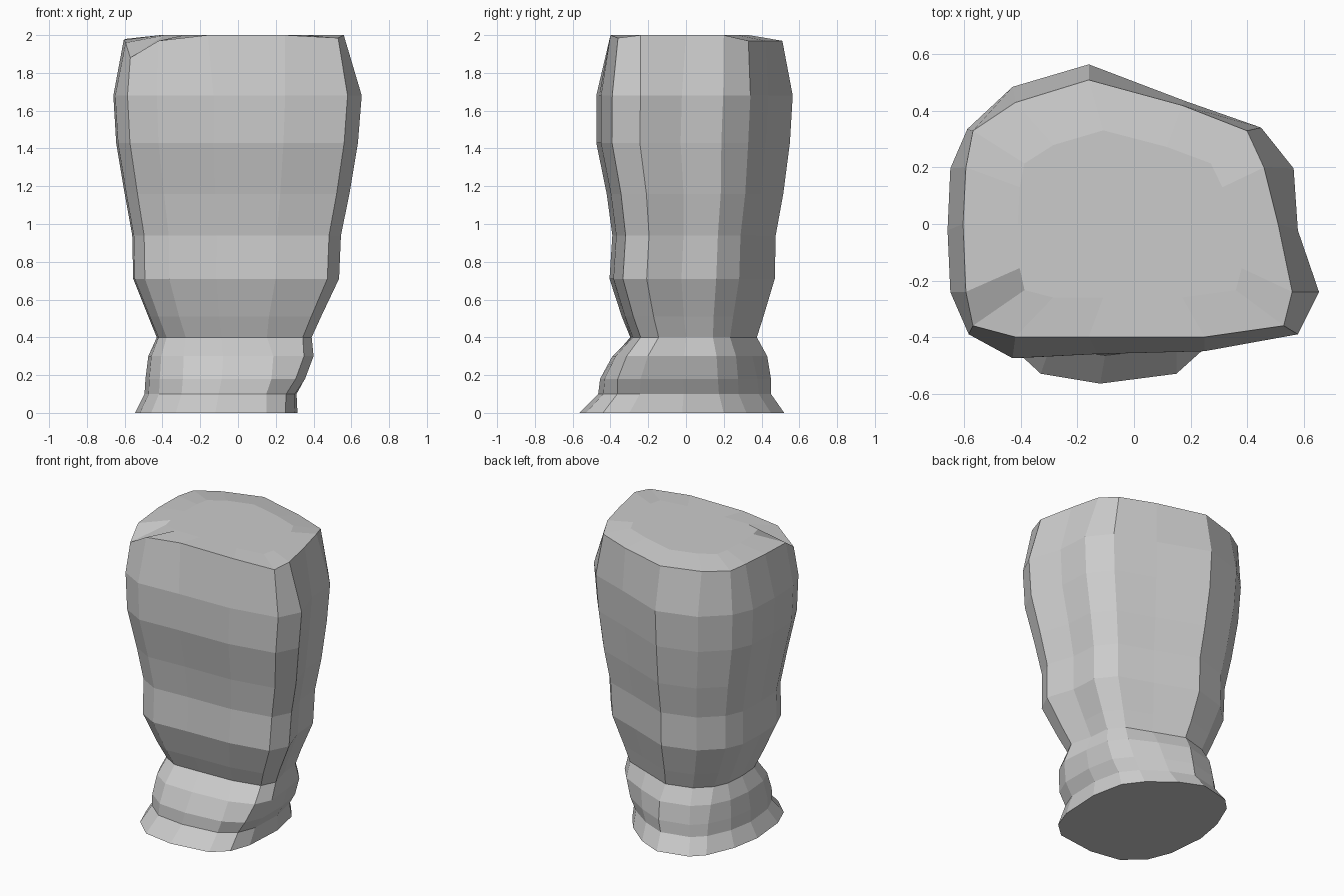
import bpy, bmesh

# 16-sided outlines, counter-clockwise from the back centre
TOP = [(-.16, .51), (-.42, .43), (-.57, .33), (-.595, .2), (-.605, 0), (-.595, -.24),
       (-.57, -.36), (-.42, -.40), (-.16, -.40), (.25, -.40), (.53, -.36), (.56, -.24),
       (.51, 0), (.46, .2), (.40, .33), (.17, .42)]
TOP_Z = [1.97, 1.97, 1.975, 1.98, 1.975, 1.96, 1.88, 1.97,
         2.0, 2.0, 1.985, 2.0, 2.0, 2.0, 1.97, 1.97]
BODY = [(-.16, .57), (-.43, .49), (-.59, .34), (-.65, .2), (-.66, -.02), (-.65, -.24),
        (-.585, -.39), (-.43, -.475), (-.13, -.46), (.25, -.45), (.58, -.39), (.655, -.24),
        (.58, -.02), (.565, .2), (.45, .345), (.18, .44)]
FOOT = [(-.14, .52), (-.35, .47), (-.43, .39), (-.51, .2), (-.545, 0), (-.52, -.26),
        (-.46, -.41), (-.33, -.53), (-.12, -.565), (.15, -.53), (.25, -.44), (.30, -.3),
        (.315, -.02), (.27, .2), (.18, .32), (.02, .45)]

# Levels: height, x min, x max, y min, y max, share of the foot outline
LEVELS = [(0.0, -.545, .315, -.565, .52, 1),
          (.10, -.495, .31, -.465, .45, .9),
          (.18, -.49, .355, -.455, .45, .75),
          (.30, -.475, .40, -.39, .43, .5),
          (.40, -.43, .39, -.295, .375, .15),
          (.51, -.475, .44, -.34, .41, .05),
          (.71, -.555, .535, -.405, .47, 0),
          (.94, -.56, .545, -.39, .475, 0),
          (1.16, -.60, .59, -.42, .515, 0),
          (1.43, -.645, .635, -.475, .55, 0),
          (1.68, -.66, .655, -.475, .565, 0)]


def unit(pts):
    """Fit an outline into the 0..1 square."""
    xs, ys = zip(*pts)
    return [((x - min(xs)) / (max(xs) - min(xs)), (y - min(ys)) / (max(ys) - min(ys)))
            for x, y in pts]


def level_ring(z, x0, x1, y0, y1, t):
    mix = unit([(a[0] * (1 - t) + b[0] * t, a[1] * (1 - t) + b[1] * t)
                for a, b in zip(unit(BODY), unit(FOOT))])
    return [(x0 + u * (x1 - x0), y0 + v * (y1 - y0), z) for u, v in mix]


# Loft foot, waist, body and rounded crown into one closed surface
rings = [level_ring(*lv) for lv in LEVELS]
rings.append([(x, y, z) for (x, y), z in zip(TOP, TOP_Z)])
rings.append([(x * .68, y * .65, 2.0) for x, y in TOP])

bm = bmesh.new()
loops = [[bm.verts.new(p) for p in r] for r in rings]
n = len(TOP)
for a, b in zip(loops, loops[1:]):
    for i in range(n):
        j = (i + 1) % n
        bm.faces.new((a[i], a[j], b[j], b[i]))
bm.faces.new(loops[0][::-1])
bm.faces.new(loops[-1])
bmesh.ops.recalc_face_normals(bm, faces=bm.faces[:])
mesh = bpy.data.meshes.new("flared_body")
bm.to_mesh(mesh)
bm.free()
bpy.context.collection.objects.link(bpy.data.objects.new("flared_body", mesh))
